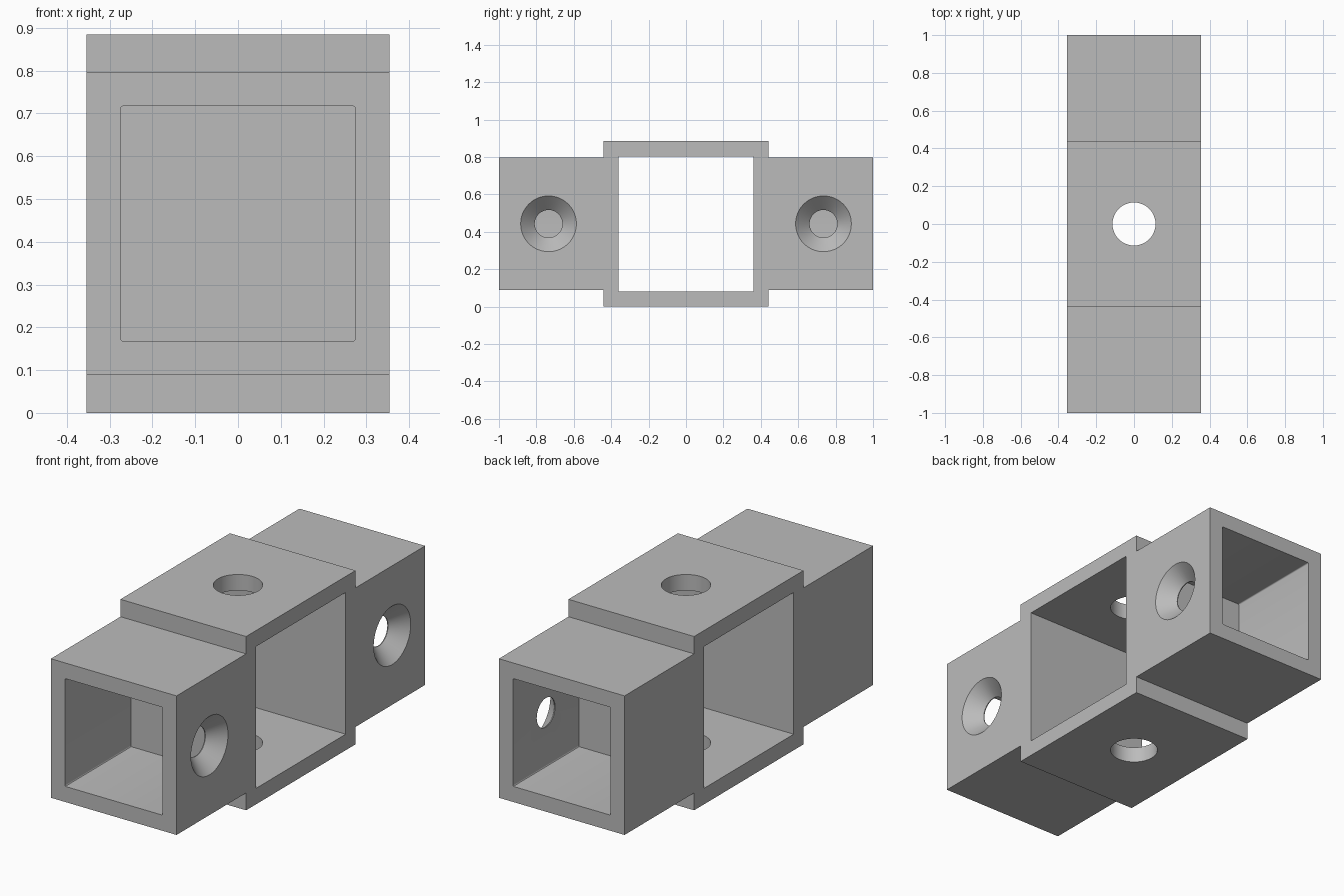
import bpy
import bmesh
import math
from mathutils import Matrix, Vector

cube = bpy.data.objects.get("Cube")
if cube:
    bpy.data.objects.remove(cube, do_unlink=True)

HALF_W = 0.354            # half width along x
MID_Z = 0.4425            # height of the centre line
SEGMENTS = 64

grey = bpy.data.materials.new("plain grey")
grey.use_nodes = True
grey.diffuse_color = (0.5, 0.5, 0.5, 1)
grey.node_tree.nodes["Principled BSDF"].inputs["Base Color"].default_value = (0.5, 0.5, 0.5, 1)


def make_object(name, bm):
    bmesh.ops.recalc_face_normals(bm, faces=bm.faces[:])
    mesh = bpy.data.meshes.new(name)
    bm.to_mesh(mesh)
    bm.free()
    mesh.materials.append(grey)
    obj = bpy.data.objects.new(name, mesh)
    bpy.context.collection.objects.link(obj)
    return obj


def box(name, centre, size, rounding=0):
    """Box, optionally with its edges along y rounded."""
    bm = bmesh.new()
    bmesh.ops.create_cube(bm, size=1, matrix=Matrix.Translation(centre) @ Matrix.Diagonal((*size, 1)))
    if rounding:
        edges = [e for e in bm.edges if abs(e.verts[0].co.y - e.verts[1].co.y) > 0.1]
        bmesh.ops.bevel(bm, geom=edges, offset=rounding, segments=3, profile=0.5, affect='EDGES')
    return make_object(name, bm)


def lathe(name, profile, matrix):
    """Closed turned solid from (radius, height) points around local z."""
    bm = bmesh.new()
    rings = []
    for radius, height in profile:
        angles = [2 * math.pi * i / SEGMENTS for i in range(SEGMENTS)]
        rings.append([bm.verts.new((radius * math.cos(a), radius * math.sin(a), height)) for a in angles])
    for low, high in zip(rings, rings[1:]):
        for i in range(SEGMENTS):
            j = (i + 1) % SEGMENTS
            bm.faces.new((low[i], low[j], high[j], high[i]))
    bm.faces.new(rings[0][::-1])
    bm.faces.new(rings[-1])
    bm.transform(matrix)
    return make_object(name, bm)


# Stepped body: side outline extruded across the width
quarter = [(1.0, 0.354), (0.44, 0.354), (0.44, MID_Z)]
outline = quarter + [(-y, z) for y, z in reversed(quarter)]
outline += [(-y, -z) for y, z in quarter] + [(y, -z) for y, z in reversed(quarter)]
bm = bmesh.new()
face = bm.faces.new([bm.verts.new((-HALF_W, y, MID_Z + z)) for y, z in outline])
extruded = bmesh.ops.extrude_face_region(bm, geom=[face], use_keep_orig=True)
moved = [v for v in extruded["geom"] if isinstance(v, bmesh.types.BMVert)]
bmesh.ops.translate(bm, verts=moved, vec=(2 * HALF_W, 0, 0))
body = make_object("connector_body", bm)

# Central opening across the width
cutters = [box("centre_opening_cutter", Vector((0, 0, MID_Z)), (1, 0.722, 0.722))]

# Sockets in both ends, each with a countersunk screw hole on the +x side
for side, end in ((-1, "front"), (1, "back")):
    cutters.append(box(end + "_socket_cutter", Vector((0, side * 0.785, MID_Z)),
                       (0.549, 0.63, 0.549), rounding=0.006))
    place = Matrix.Translation((0, side * 0.735, MID_Z)) @ Matrix.Rotation(math.pi / 2, 4, 'Y')
    cutters.append(lathe(end + "_screw_hole_cutter",
                         [(0.074, 0.2), (0.074, 0.279), (0.169, 0.374)], place))

# Vertical hole through the top and bottom plates
cutters.append(lathe("plate_hole_cutter", [(0.114, -0.6), (0.114, 0.6)],
                     Matrix.Translation((0, 0, MID_Z))))

bpy.ops.object.select_all(action='DESELECT')
body.select_set(True)
bpy.context.view_layer.objects.active = body
for cutter in cutters:
    cutter.hide_render = True
    cut = body.modifiers.new(cutter.name, 'BOOLEAN')
    cut.operation = 'DIFFERENCE'
    cut.solver = 'EXACT'
    cut.object = cutter
    bpy.ops.object.modifier_apply(modifier=cut.name)
for cutter in cutters:
    bpy.data.objects.remove(cutter, do_unlink=True)

bpy.ops.object.shade_smooth_by_angle(angle=math.radians(30))
